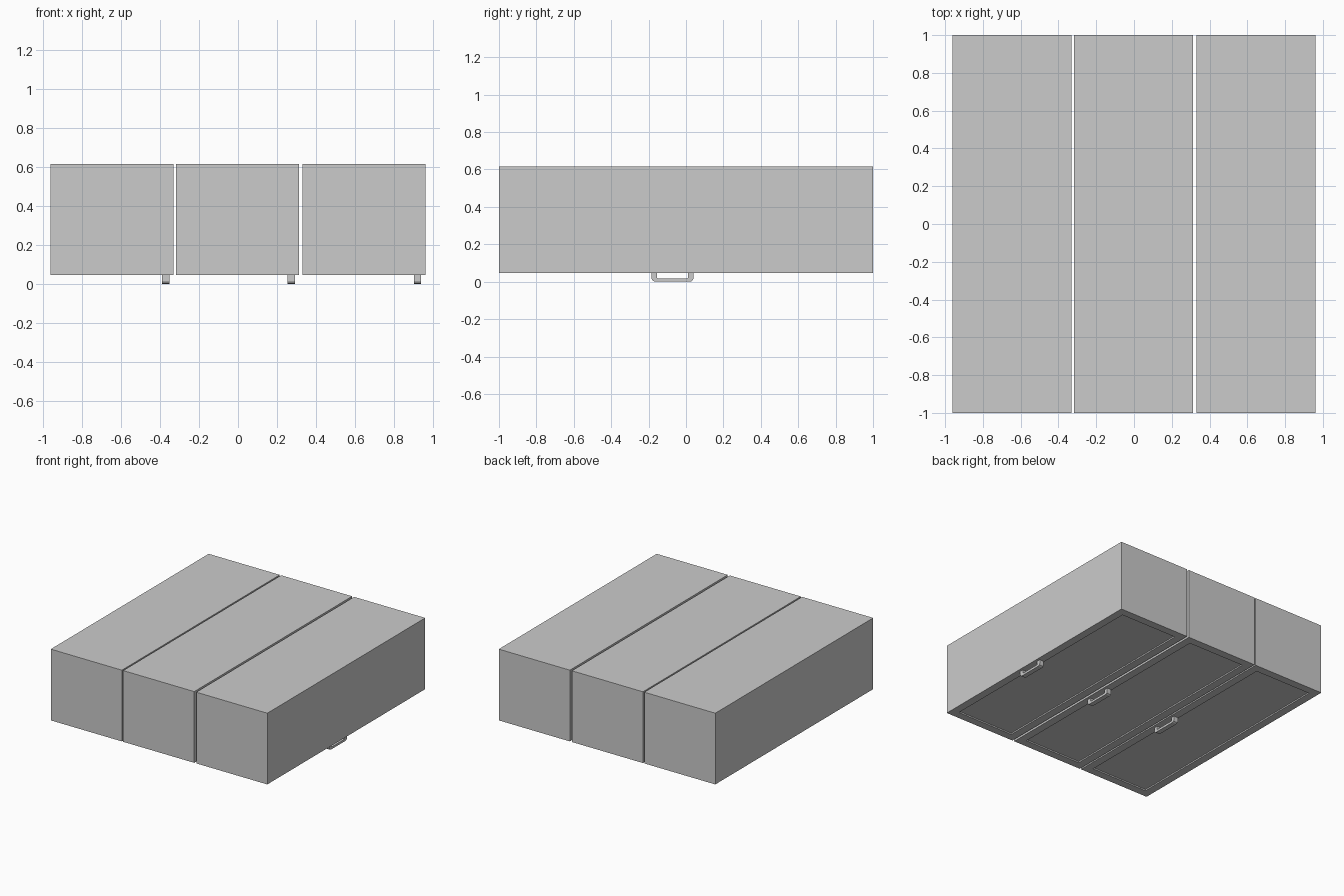
import bpy, bmesh

if "Cube" in bpy.data.objects:
    bpy.data.objects.remove(bpy.data.objects["Cube"])

WIDTH, BASE, TOP = 0.63, 0.046, 0.617


def finish(bm, name):
    bmesh.ops.recalc_face_normals(bm, faces=bm.faces[:])
    mesh = bpy.data.meshes.new(name)
    bm.to_mesh(mesh)
    bm.free()
    obj = bpy.data.objects.new(name, mesh)
    bpy.context.collection.objects.link(obj)
    return obj


# Cabinet body: a box whose underside is a door with a recessed panel
def cabinet(name, cx):
    bm = bmesh.new()
    bmesh.ops.create_cube(bm, size=1)
    for v in bm.verts:
        v.co.x = cx + v.co.x * WIDTH
        v.co.y *= 2
        v.co.z = BASE if v.co.z < 0 else TOP
    door = min(bm.faces, key=lambda f: f.calc_center_median().z)
    bmesh.ops.inset_region(bm, faces=[door], thickness=0.09)
    bmesh.ops.inset_region(bm, faces=[door], thickness=0.001)
    for v in door.verts:
        v.co.z += 0.01
    return finish(bm, name)


# Handle: bracket profile in the y-z plane, extruded along x
def handle(name, cx, cy=-0.072, width=0.038):
    half = [(0.112, BASE), (0.112, 0.017), (0.107, 0.006), (0.096, 0.0)]
    inner = [(0.080, 0.018), (0.082, 0.020), (0.082, BASE)]
    profile = half + [(-y, z) for y, z in reversed(half)]
    profile += [(-y, z) for y, z in reversed(inner)] + inner
    bm = bmesh.new()
    verts = [bm.verts.new((cx - width / 2, cy + y, z)) for y, z in profile]
    face = bm.faces.new(verts)
    ext = bmesh.ops.extrude_face_region(bm, geom=[face])
    moved = [g for g in ext["geom"] if isinstance(g, bmesh.types.BMVert)]
    bmesh.ops.translate(bm, verts=moved, vec=(width, 0, 0))
    return finish(bm, name)


for side, cx in (("left", -0.645), ("middle", -0.003), ("right", 0.645)):
    cabinet(f"{side}_cabinet", cx)
    handle(f"{side}_door_handle", cx + 0.275)
